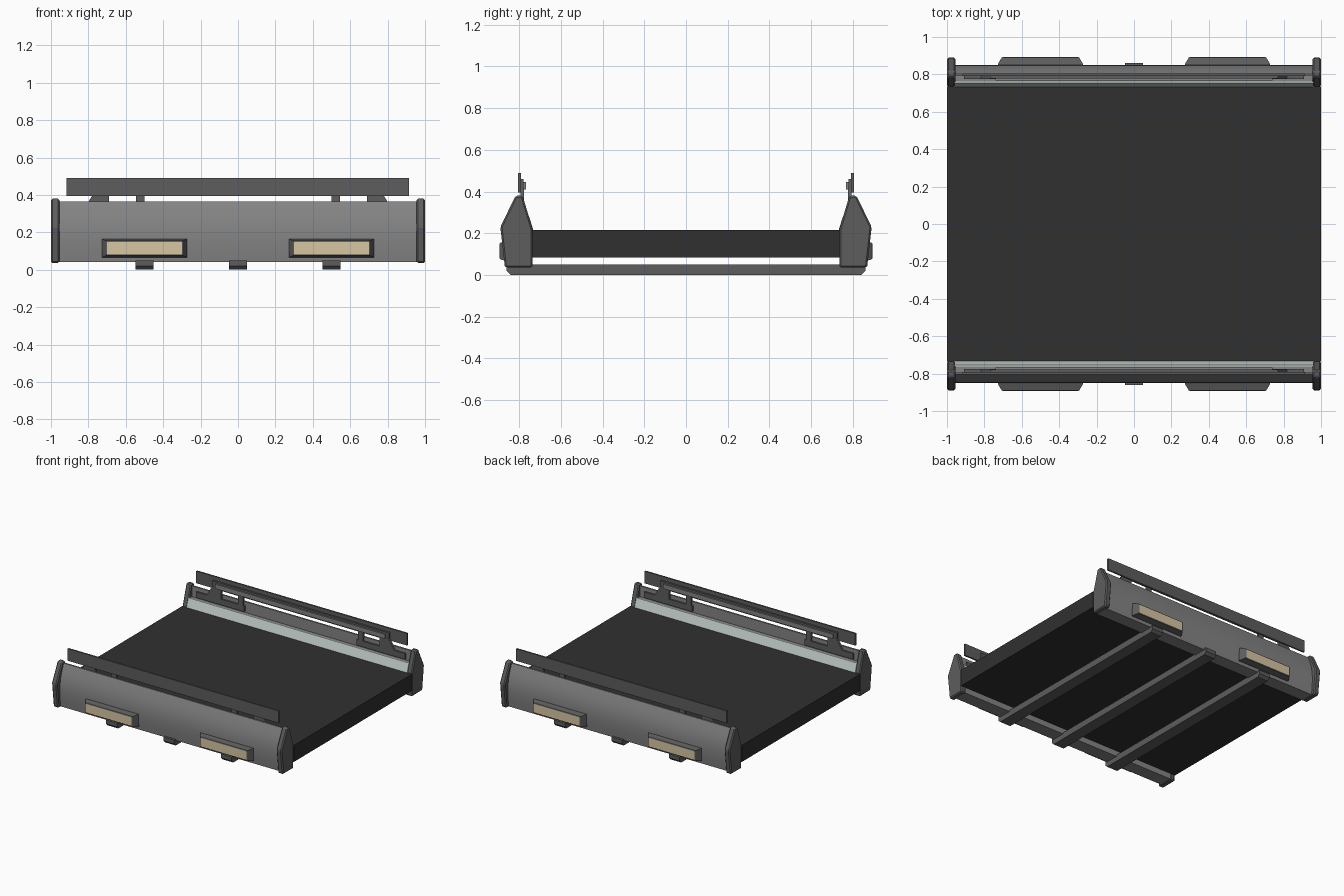
import bpy, bmesh, math
from mathutils import Vector

cube = bpy.data.objects.get("Cube")
if cube:
    bpy.data.objects.remove(cube, do_unlink=True)


def material(name, r, g, b):
    m = bpy.data.materials.new(name)
    m.use_nodes = True
    m.diffuse_color = (r, g, b, 1)
    bsdf = next(n for n in m.node_tree.nodes if n.type == "BSDF_PRINCIPLED")
    bsdf.inputs["Base Color"].default_value = (r, g, b, 1)
    return m


BLACK = material("black deck", 0.03, 0.03, 0.03)
DARK = material("dark grey", 0.11, 0.11, 0.11)
GREY = material("mid grey", 0.23, 0.23, 0.23)
PALE = material("pale strip", 0.58, 0.66, 0.63)
CREAM = material("cream lens", 0.68, 0.57, 0.36)


def finish(name, bm, mats, smooth=False):
    bmesh.ops.recalc_face_normals(bm, faces=bm.faces)
    mesh = bpy.data.meshes.new(name)
    bm.to_mesh(mesh)
    bm.free()
    for m in mats:
        mesh.materials.append(m)
    ob = bpy.data.objects.new(name, mesh)
    bpy.context.collection.objects.link(ob)
    if smooth:
        bpy.ops.object.select_all(action="DESELECT")
        ob.select_set(True)
        bpy.context.view_layer.objects.active = ob
        bpy.ops.object.shade_smooth_by_angle(angle=math.radians(25))
    return ob


def prism(name, points, axis, a, b, mat, smooth=False, bevel=0):
    """Extrude an outline from a to b; axis x takes (y, z), axis y takes (x, z)."""
    bm = bmesh.new()
    place = (lambda p, t: (t, p[0], p[1])) if axis == "x" else (lambda p, t: (p[0], t, p[1]))
    face = bm.faces.new([bm.verts.new(place(p, a)) for p in points])
    new = bmesh.ops.extrude_face_region(bm, geom=[face])["geom"]
    shift = Vector((b - a, 0, 0)) if axis == "x" else Vector((0, b - a, 0))
    bmesh.ops.translate(bm, verts=[v for v in new if isinstance(v, bmesh.types.BMVert)], vec=shift)
    ob = finish(name, bm, [mat], smooth)
    if bevel:
        mod = ob.modifiers.new("edge chamfer", "BEVEL")
        mod.width, mod.segments = bevel, 1
    return ob


def rect(u0, u1, z0, z1):
    return [(u0, z0), (u1, z0), (u1, z1), (u0, z1)]


def lamp(name, x, s):
    """Tapered housing whose outer face is inset to form the lens."""
    bm = bmesh.new()
    rings = []
    for hw, hh, y in ((0.228, 0.05, 0.835), (0.228, 0.05, 0.855), (0.207, 0.04, 0.89)):
        rings.append([bm.verts.new((x + i * hw, s * y, 0.115 + k * hh))
                      for i, k in ((-1, -1), (1, -1), (1, 1), (-1, 1))])
    for lo, hi in zip(rings, rings[1:]):
        for i in range(4):
            bm.faces.new((lo[i], lo[i - 1], hi[i - 1], hi[i]))
    bm.faces.new(rings[0])
    outer = bm.faces.new(rings[-1])
    bmesh.ops.recalc_face_normals(bm, faces=bm.faces)
    bmesh.ops.inset_region(bm, faces=[outer], thickness=0.01)
    outer.material_index = 1
    bmesh.ops.translate(bm, verts=outer.verts, vec=(0, s * 0.004, 0))
    finish(name, bm, [DARK, CREAM])


# Deck slab and the three runners underneath
prism("deck", rect(-0.735, 0.735, 0.085, 0.215), "x", -1, 1, BLACK)
runner = [(-0.84, 0), (0.84, 0), (0.86, 0.02), (0.86, 0.05), (-0.86, 0.05), (-0.86, 0.02)]
for i, x in enumerate((-0.5, 0, 0.5)):
    prism(f"runner_{i + 1}", runner, "x", x - 0.047, x + 0.047, DARK)

# Outlines of the side beam and of its end cap, in (y, z)
beam = [(0.735, 0.04), (0.84, 0.04), (0.847, 0.1), (0.85, 0.16), (0.848, 0.21), (0.84, 0.26),
        (0.825, 0.31), (0.803, 0.365), (0.79, 0.365), (0.79, 0.28), (0.755, 0.28), (0.735, 0.21)]
cap = [(0.735, 0.036), (0.868, 0.036), (0.89, 0.23), (0.817, 0.38), (0.783, 0.38), (0.735, 0.22)]
strip = [(0.731, 0.213), (0.74, 0.213), (0.762, 0.284), (0.753, 0.284)]

for s, side in ((-1, "front"), (1, "back")):
    def flip(points):
        return [(s * u, z) for u, z in points]

    # Beam, pale inner strip and end caps
    prism(f"{side}_beam", flip(beam), "x", -0.96, 0.96, GREY, smooth=True)
    prism(f"{side}_inner_strip", flip(strip), "x", -0.96, 0.96, PALE)
    for e, end in ((-1, "right"), (1, "left")):
        prism(f"{side}_{end}_end_cap", flip(cap), "x", e * 0.955, e, DARK, bevel=0.008)
        lamp(f"{side}_{end}_lamp", e * 0.5, s)

        # Bracket that carries the rail: foot plate, straight leg, slanted leg
        foot = [(0.49, 0.29), (0.91, 0.29), (0.91, 0.335), (0.49, 0.335)]
        leg = rect(0.5, 0.545, 0.33, 0.42)
        brace = [(0.69, 0.33), (0.82, 0.33), (0.765, 0.42), (0.69, 0.42)]
        for part, shape in (("foot", foot), ("leg", leg), ("brace", brace)):
            prism(f"{side}_{end}_bracket_{part}", [(e * u, z) for u, z in shape], "y",
                  s * 0.776, s * 0.793, DARK)

    # Long top plate with the rail behind it
    prism(f"{side}_top_plate", rect(-0.918, 0.915, 0.395, 0.49), "y", s * 0.792, s * 0.805, DARK)
    prism(f"{side}_rail_backing", rect(-0.77, 0.77, 0.4, 0.46), "y", s * 0.778, s * 0.793, DARK)
    prism(f"{side}_rail", rect(-0.74, 0.74, 0.41, 0.445), "y", s * 0.768, s * 0.779, GREY)
